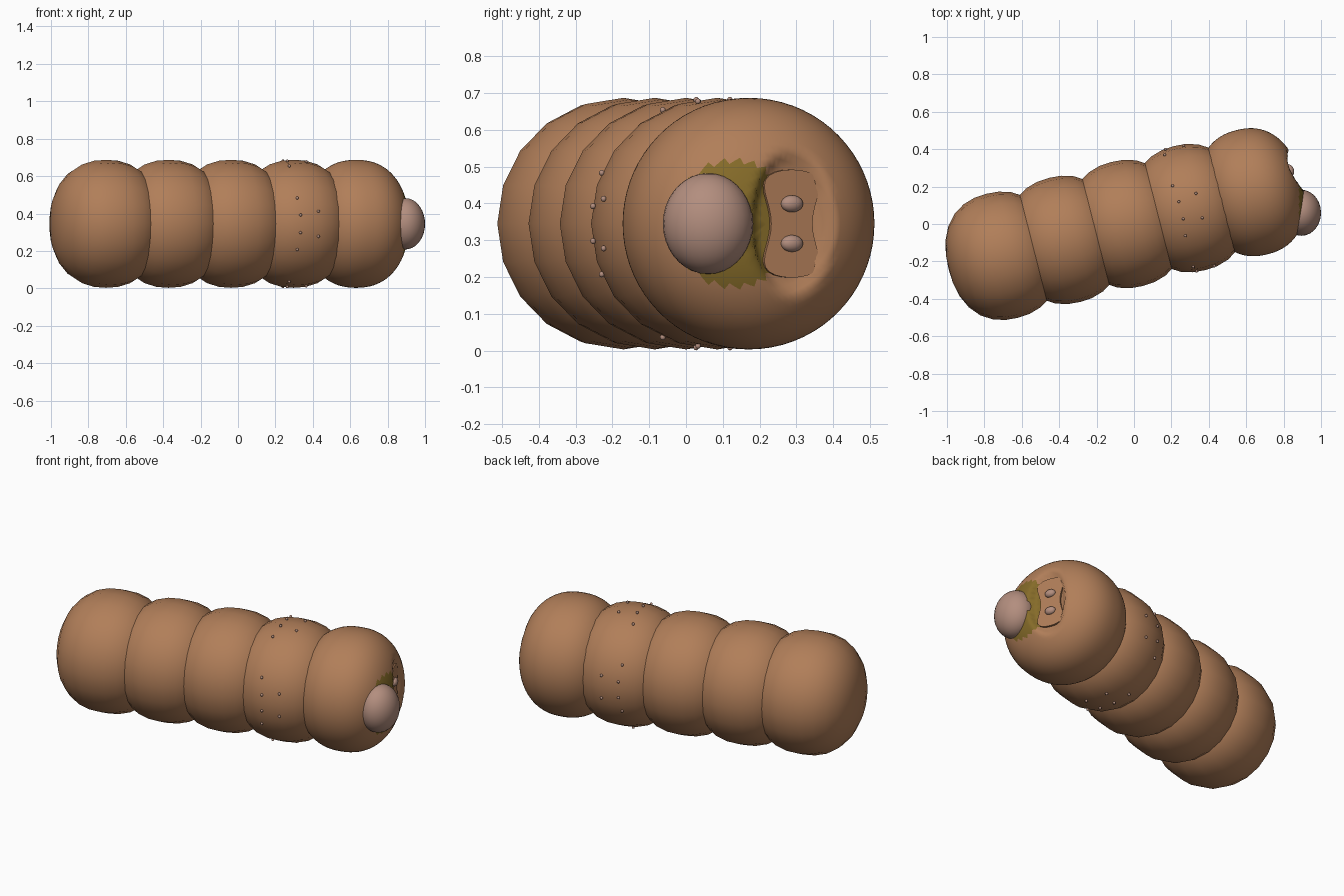
import bpy, bmesh
from math import sin, cos, pi, atan2
from mathutils import Vector, Matrix

cube = bpy.data.objects.get("Cube")
if cube:
    bpy.data.objects.remove(cube, do_unlink=True)


def material(name, rgb):
    m = bpy.data.materials.new(name)
    m.use_nodes = True
    m.diffuse_color = (*rgb, 1)
    m.node_tree.nodes["Principled BSDF"].inputs["Base Color"].default_value = (*rgb, 1)
    return m


BROWN = material("warm brown", (0.44, 0.21, 0.10))
PINK = material("dusty pink", (0.45, 0.27, 0.21))
OLIVE = material("olive", (0.235, 0.147, 0.022))

MID = 0.345                      # height of the body axis
GIRTH = 0.342
TILT = atan2(0.34, 1.335)        # body turns slightly toward the back
TURN = Matrix.Rotation(TILT, 3, 'Z')


def finish(bm, name, *mats):
    bmesh.ops.recalc_face_normals(bm, faces=bm.faces)
    for f in bm.faces:
        f.smooth = True
    me = bpy.data.meshes.new(name)
    bm.to_mesh(me)
    bm.free()
    for m in mats:
        me.materials.append(m)
    ob = bpy.data.objects.new(name, me)
    bpy.context.collection.objects.link(ob)
    return ob


def fat_point(d, length, power=2.3):
    """Point of a slightly boxy ellipsoid in direction d, axis along x."""
    r = Vector((0, d.y, d.z)).length
    k = (abs(d.x) ** power + r ** power) ** (-1 / power)
    return Vector((d.x * length, d.y * GIRTH, d.z * GIRTH)) * k


def segment(center, length, sides, rings):
    bm = bmesh.new()
    bmesh.ops.create_uvsphere(bm, u_segments=sides, v_segments=rings, radius=1)
    for v in bm.verts:
        d = Vector((v.co.z, v.co.y, -v.co.x))
        v.co = center + TURN @ fat_point(d, length)
    return bm


def ellipsoid(name, loc, size, mat, sides=24, rings=14, turn=TILT):
    bm = bmesh.new()
    mx = Matrix.Translation(loc) @ Matrix.Rotation(turn, 4, 'Z') @ Matrix.Diagonal((*size, 1))
    bmesh.ops.create_uvsphere(bm, u_segments=sides, v_segments=rings, radius=1, matrix=mx)
    return finish(bm, name, mat)


# Body segments
centers = [Vector((-0.705 + 0.334 * i, -0.17 + 0.085 * i, MID)) for i in range(5)]
for i, c in enumerate(centers[:4]):
    finish(segment(c, 0.295, 20, 14), f"body_segment_{i + 1}", BROWN)

# Head with a flattened hollow for the snout and an olive patch
FACE = Vector((0.835, 0.288, MID))
FACE_TURN = 0.37
NORMAL = Vector((cos(FACE_TURN), sin(FACE_TURN), 0))
bm = segment(centers[4], 0.272, 72, 48)
for v in bm.verts:
    if v.co.x < 0.7:
        continue
    off = v.co - FACE
    rho = ((off.y / 0.085) ** 2 + (off.z / 0.16) ** 2) ** 0.5
    blend = min(1, max(0, (1.3 - rho) / 0.3))
    blend = blend * blend * (3 - 2 * blend)
    depth = off.dot(NORMAL) + 0.012
    if depth > 0:
        v.co -= NORMAL * depth * blend
for f in bm.faces:
    c = f.calc_center_median()
    if c.x > 0.7 and (c.y - 0.13) ** 2 + (c.z - MID) ** 2 < 0.17 ** 2 and c.y < 0.236:
        f.material_index = 1
finish(bm, "head", BROWN, OLIVE)

# Snout plate with a pinched waist
bm = bmesh.new()
ring = []
for i in range(40):
    t = 2 * pi * i / 40
    y = cos(t) * (0.056 + 0.1 * sin(t) ** 2)
    ring.append(bm.verts.new(FACE + Vector((-y * sin(FACE_TURN) / cos(FACE_TURN), y, 0.147 * sin(t)))))
plate = bm.faces.new(ring)
ext = bmesh.ops.extrude_face_region(bm, geom=[plate])
for v in ext["geom"]:
    if isinstance(v, bmesh.types.BMVert):
        v.co -= NORMAL * 0.04
snout = finish(bm, "snout_plate", BROWN)
for p in snout.data.polygons:
    p.use_smooth = False

# Nostrils and big round nose
for name, side in (("upper_nostril", 1), ("lower_nostril", -1)):
    ellipsoid(name, FACE + Vector((0, 0, side * 0.054)), (0.02, 0.032, 0.023), PINK, 16, 10, FACE_TURN)
ellipsoid("nose", (0.895, 0.06, MID), (0.105, 0.123, 0.137), PINK, 28, 18, 0)

# Tiny speckles on the segment behind the head
count = 0
for quarter in range(4):
    for step, along in ((-0.42, -0.2), (-0.14, -0.16), (0.14, -0.16), (0.42, -0.2), (-0.2, 0.18), (0.2, 0.18)):
        a = quarter * pi / 2 + step
        d = Vector((along, cos(a), sin(a))).normalized()
        count += 1
        ellipsoid(f"speckle_{count}", centers[3] + TURN @ fat_point(d, 0.295),
                  (0.008, 0.008, 0.008), PINK, 8, 6)
